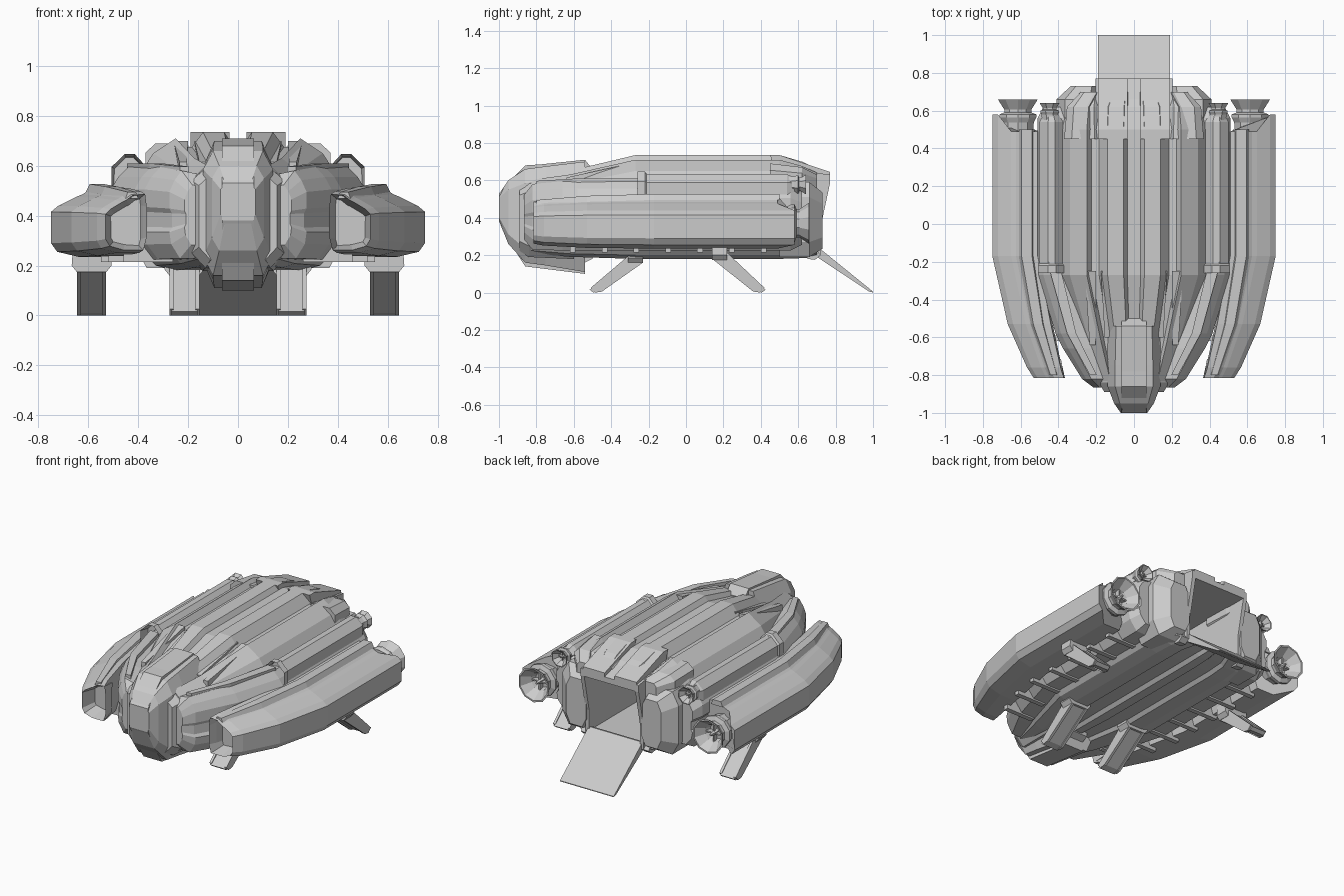
import bpy, bmesh, math
from mathutils import Vector

if "Cube" in bpy.data.objects:
    bpy.data.objects.remove(bpy.data.objects["Cube"])


def finish(name, bm, mirror):
    bmesh.ops.recalc_face_normals(bm, faces=bm.faces)
    me = bpy.data.meshes.new(name)
    bm.to_mesh(me)
    bm.free()
    ob = bpy.data.objects.new(name, me)
    bpy.context.collection.objects.link(ob)
    if mirror:
        m = ob.modifiers.new("Mirror", 'MIRROR')
        m.use_mirror_merge = False
    return ob


def loft(name, profile, stations, mirror=False, intake=None, tweak=None):
    """Skin an (x, z) profile through stations (y, x, z, scale x, scale z)."""
    bm = bmesh.new()
    rings = [[bm.verts.new((xc + px * sx, y, zc + pz * sz)) for px, pz in profile]
             for y, xc, zc, sx, sz in stations]
    n = len(profile)
    for a, b in zip(rings, rings[1:]):
        for i in range(n):
            bm.faces.new((a[i], a[(i + 1) % n], b[(i + 1) % n], b[i]))
    front = bm.faces.new(rings[0])
    bm.faces.new(rings[-1][::-1])
    bmesh.ops.recalc_face_normals(bm, faces=bm.faces)
    if intake:
        thick, depth = intake
        bmesh.ops.inset_region(bm, faces=[front], thickness=thick)
        bmesh.ops.translate(bm, verts=front.verts, vec=(0, depth, 0))
    if tweak:
        for v in bm.verts:
            tweak(v.co)
    return finish(name, bm, mirror)


def slab(name, outline, x0, x1, mirror=False):
    """Extrude a (y, z) outline from x0 to x1."""
    bm = bmesh.new()
    f = bm.faces.new([bm.verts.new((x0, y, z)) for y, z in outline])
    r = bmesh.ops.extrude_face_region(bm, geom=[f])
    bmesh.ops.translate(bm, vec=(x1 - x0, 0, 0),
                        verts=[v for v in r['geom'] if isinstance(v, bmesh.types.BMVert)])
    return finish(name, bm, mirror)


def box(name, x, y, z, mirror=False):
    return slab(name, [(y[0], z[0]), (y[1], z[0]), (y[1], z[1]), (y[0], z[1])], x[0], x[1], mirror)


def both(half):
    return half + [(-x, z) for x, z in reversed(half)]


def circle(n):
    return [(math.cos(2 * math.pi * (i + .5) / n), math.sin(2 * math.pi * (i + .5) / n)) for i in range(n)]


# Ridged main hull
hull_profile = both([(.035, .255), (.055, .285), (.14, .285), (.185, .225), (.225, .225), (.25, .26),
                     (.34, .20), (.385, .13), (.385, -.19), (.33, -.25), (.25, -.27), (.16, -.27),
                     (.14, -.25), (.05, -.25), (.03, -.27)])
hull = loft("hull", hull_profile, [
    (-.83, 0, .41, .50, .74), (-.62, 0, .415, .70, .83), (-.27, 0, .45, 1, 1), (.5, 0, .45, 1, 1),
    (.62, 0, .435, .96, .93), (.70, 0, .42, .78, .85)])

# Cargo bay hollowed out of the hull
cutter = box("bay_cutter", (-.18, .18), (.15, .95), (.22, .585))
cutter.hide_render = True
mod = hull.modifiers.new("Bay", 'BOOLEAN')
mod.operation = 'DIFFERENCE'
mod.solver = 'EXACT'
mod.object = cutter
bpy.context.view_layer.objects.active = hull
bpy.ops.object.modifier_apply(modifier="Bay")
bpy.data.objects.remove(cutter)

# Rear doorway: overhanging roof panels, jambs, flank blocks, ramp
slab("rear_roof", [(.45, .735), (.5, .735), (.77, .645), (.77, .585), (.5, .585)], .035, .19, True)
slab("rear_roof_centre", [(.45, .705), (.5, .705), (.77, .62), (.77, .585), (.5, .585)], -.035, .035)
slab("door_jamb", [(.55, .66), (.77, .63), (.77, .585), (.72, .35), (.72, .2), (.55, .2)], .18, .205, True)
octagon = [(.6, 1), (1, .6), (1, -.6), (.6, -1), (-.6, -1), (-1, -.6), (-1, .6), (-.6, 1)]
loft("rear_flank", octagon, [(.5, .30, .39, .11, .20), (.66, .30, .39, .11, .20), (.73, .265, .385, .07, .15)], True)
loft("rear_shoulder", octagon, [(.45, .27, .6, .1, .09), (.62, .265, .59, .09, .08), (.70, .235, .58, .045, .05)], True)
slab("ramp", [(.69, .235), (.71, .24), (1, .005), (1, 0), (.98, .005), (.70, .19)], -.19, .19)
for s in (-1, 1):
    slab("ramp_hinge", [(.65, .22), (.69, .24), (.72, .2), (.69, .175), (.65, .18)], s * .19, s * .24)

# Cockpit: faceted side body with a proud wrap-around centre band
loft("cockpit_body", both([(.10, 1), (.14, .70), (.14, -.70), (.10, -1)]), [
    (-1, 0, .455, .50, .25 * .29), (-.95, 0, .43, .75, .17), (-.86, 0, .41, 1, .25),
    (-.75, 0, .41, 1, .265), (-.54, 0, .405, .95, .295)])
slab("cockpit_band", [(-1, .53), (-1, .38), (-.95, .28), (-.86, .14), (-.78, .13), (-.54, .10), (-.54, .16),
                      (-.5, .18), (-.5, .66), (-.54, .71), (-.78, .685), (-.86, .68), (-.95, .59)], -.065, .065)
loft("cockpit_collar", both([(.12, .19), (.185, .13), (.185, -.16), (.13, -.22)]), [
    (-.89, 0, .41, .85, .85), (-.84, 0, .41, 1, 1), (-.6, 0, .41, 1.1, 1.05)])

# Tapered fairings on the forward deck
for x0, x1, y0 in ((.12, .17, -.6), (.20, .26, -.64)):
    loft("deck_fairing", [(1, 1), (1, -1), (-1, -1), (-1, 1)], [
        (y0, x0 + .02, .595, .015, .02), (-.25, (x0 + x1) / 2, .655, .03, .045)], True)

# Side sponsons hugging the hull and curving in towards the nose
sponson_profile = [(-.1, .17), (.03, .19), (.07, .15), (.1, .10), (.1, .03), (.085, .01), (.085, -.05), (.1, -.07),
                   (.09, -.12), (.04, -.18), (-.1, -.18)]
loft("sponson", sponson_profile, [
    (-.865, .17, .40, .45, .65), (-.82, .205, .40, .7, .95), (-.66, .285, .405, .9, 1), (-.58, .32, .405, .95, 1),
    (-.27, .41, .405, 1, 1), (.56, .41, .405, 1, 1), (.62, .40, .40, .8, .8)], True)
loft("sponson_rail", [(.03, .02), (.03, -.02), (-.03, -.02), (-.03, .02)], [
    (-.80, .215, .585, .6, .6), (-.58, .33, .59, .8, 1), (-.25, .415, .59, 1, 1)], True)

# Upper engine pods with open intakes
pod_profile = [(-.075, .015), (-.03, .062), (.01, .062), (.06, .015), (.06, -.055), (-.05, -.055)]
loft("upper_pod", pod_profile, [
    (-.26, .445, .578, 1.05, 1.1), (-.22, .445, .578, 1.05, 1.1), (-.21, .445, .575, .93, .93),
    (.54, .445, .575, .93, .93), (.58, .445, .575, .6, .65)], True, (.014, .06))


# Outer nacelles: stepped rear edge, recessed intakes
def notch_rear(co):
    if co.y > .55 and co.x < .7:
        co.y = .49


nacelle_profile = [(-.11, .145), (-.035, .14), (.005, .115), (.03, .105), (.10, .07), (.13, .045), (.13, -.08),
                   (.105, -.115), (.02, -.135), (-.10, -.135), (-.12, -.07), (-.12, .08)]
loft("nacelle", nacelle_profile, [
    (-.815, .445, .37, .66, .80), (-.76, .47, .37, .74, .88), (-.53, .545, .37, .95, .97),
    (-.17, .62, .37, 1, 1), (.58, .62, .37, 1, 1)], True, (.022, .10), notch_rear)
loft("nacelle_spine", [(-.035, .012), (.02, .012), (.035, -.02), (-.05, -.02)], [
    (-.8, .43, .485, .6, .8), (-.53, .515, .505, .9, 1), (-.17, .575, .515, 1, 1), (.5, .575, .515, 1, 1)], True)

# Bell thrusters: hollow nozzles with hub and vanes
def thruster(name, x, z, y, r, sides):
    rings = [(-1.4, .75), (-.4, .85), (-.15, .98), (0, .98), (.1, .72), (.25, .72), (.75, 1.05), (.75, .95),
             (.2, .55), (-.1, .45)]
    loft(name, circle(sides), [(y + dy * r, x, z, k * r, k * r) for dy, k in rings], True)
    loft(name + "_hub", circle(6), [(y - .1 * r, x, z, .22 * r, .22 * r), (y + .5 * r, x, z, .06 * r, .06 * r)], True)
    box(name + "_vane", (x - .5 * r, x + .5 * r), (y - .1 * r, y + .2 * r), (z - .04 * r, z + .04 * r), True)
    box(name + "_vane", (x - .04 * r, x + .04 * r), (y - .1 * r, y + .2 * r), (z - .5 * r, z + .5 * r), True)


thruster("main_thruster", .615, .37, .58, .105, 10)
thruster("small_thruster", .447, .578, .60, .054, 8)

# Cross ribs under the gap between hull and nacelles
for i in range(7):
    y = -.62 + i * .17
    x = .36 if y < -.5 else (.42 if y < -.3 else .45)
    box("belly_rib", (x - .1, x + .1), (y, y + .03), (.215, .30), True)

# Landing legs: slab, side rails and pivot housing
def leg(name, x, y, top, half_w):
    outline = [(y - .06, top), (y, top), (y, top - .03), (y - .225, .01), (y - .265, 0), (y - .285, .015)]
    rail = [(a, b + .012) for a, b in outline[:2]] + [(y, top - .04), (y - .22, .005), (y - .255, 0), (y - .28, .025)]
    if name == "rear_leg":
        flip = lambda pts: [(2 * y - a, b) for a, b in pts]
        outline, rail = flip(outline), flip(rail)
    slab(name, outline, x - half_w, x + half_w, True)
    for s in (-1, 1):
        slab(name + "_rail", rail, x + s * half_w - .008, x + s * half_w + .008, True)
    d = .04 if name == "rear_leg" else -.04
    loft(name + "_pivot", [(.075, .05), (.08, -.02), (.06, -.045), (-.06, -.045), (-.08, -.02), (-.075, .05)],
         [(y + d - .04, x, .22 if d > 0 else .205, 1, 1), (y + d + .04, x, .22 if d > 0 else .205, 1, 1)], True)


leg("front_leg", .215, -.23, .20, .052)
leg("rear_leg", .587, .14, .22, .05)
